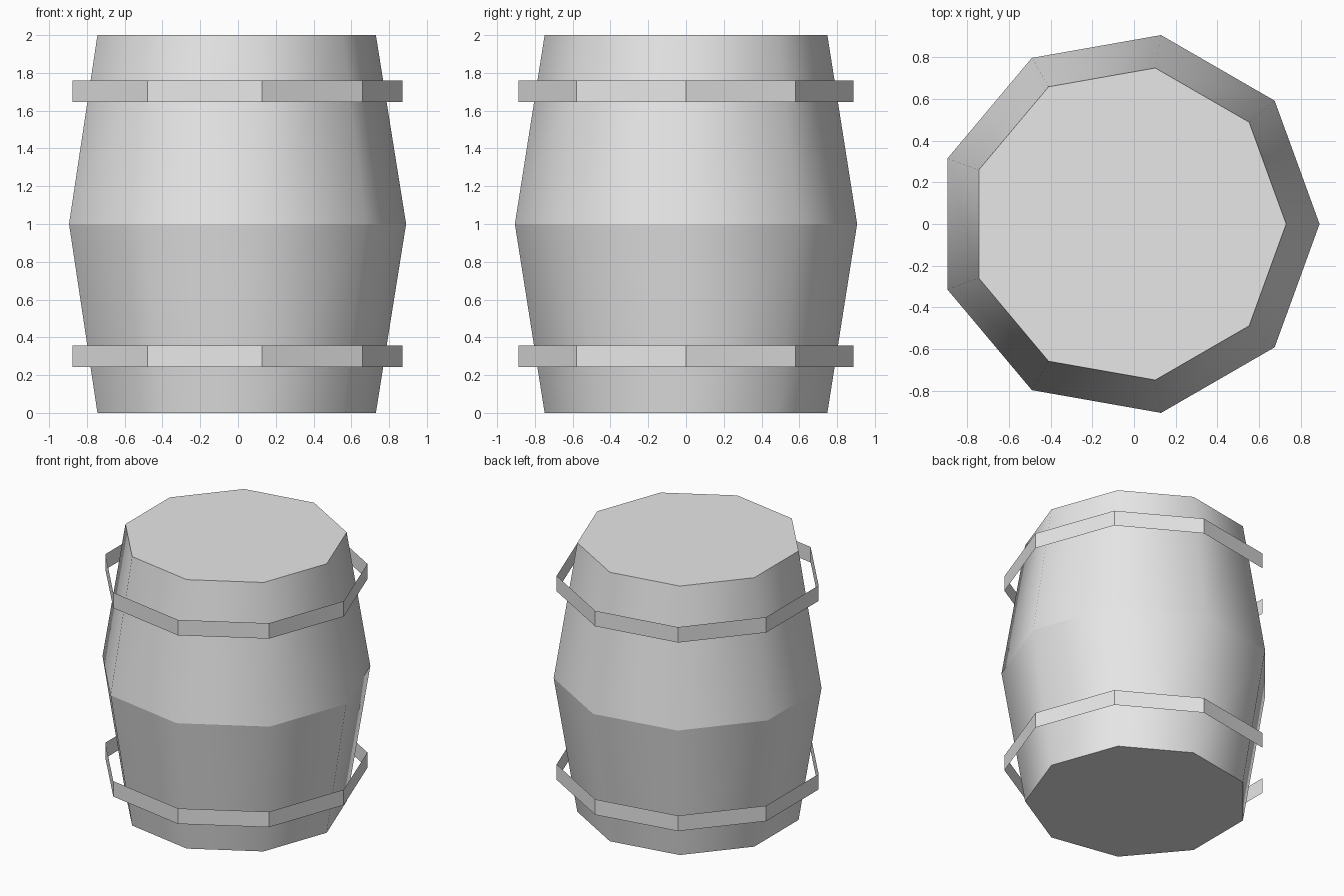
import bpy
import bmesh
from math import cos, sin, tau

SIDES = 9
CENTRE_X = -0.03

cube = bpy.data.objects.get("Cube")
if cube:
    bpy.data.objects.remove(cube, do_unlink=True)

# One plain grey for the whole barrel
grey = bpy.data.materials.new("light grey")
grey.use_nodes = True
grey.diffuse_color = (0.8, 0.8, 0.8, 1)
grey.node_tree.nodes["Principled BSDF"].inputs["Base Color"].default_value = grey.diffuse_color


def lathe(name, profile, capped=False, smooth=False):
    """Turn (radius, height) points into a nine-sided shell."""
    bm = bmesh.new()
    rings = [[bm.verts.new((CENTRE_X + r * cos(tau * i / SIDES), r * sin(tau * i / SIDES), z))
              for i in range(SIDES)] for r, z in profile]
    for low, high in zip(rings, rings[1:]):
        for i in range(SIDES):
            j = (i + 1) % SIDES
            face = bm.faces.new((low[i], low[j], high[j], high[i]))
            face.smooth = smooth
    if capped:
        bm.faces.new(rings[0][::-1])
        bm.faces.new(rings[-1])
    # Keep every horizontal rim crisp
    for edge in bm.edges:
        a, b = edge.verts
        if abs(a.co.z - b.co.z) < 0.001:
            edge.smooth = False
    mesh = bpy.data.meshes.new(name)
    bm.to_mesh(mesh)
    bm.free()
    mesh.materials.append(grey)
    obj = bpy.data.objects.new(name, mesh)
    bpy.context.collection.objects.link(obj)
    return obj


# Bulging body with closed ends
lathe("barrel_body", [(0.76, 0), (0.92, 1), (0.76, 2)], capped=True, smooth=True)

# Thin open hoops standing clear of the body
for name, bottom in (("lower_hoop", 0.243), ("upper_hoop", 1.645)):
    lathe(name, [(0.9, bottom), (0.9, bottom + 0.115)])
